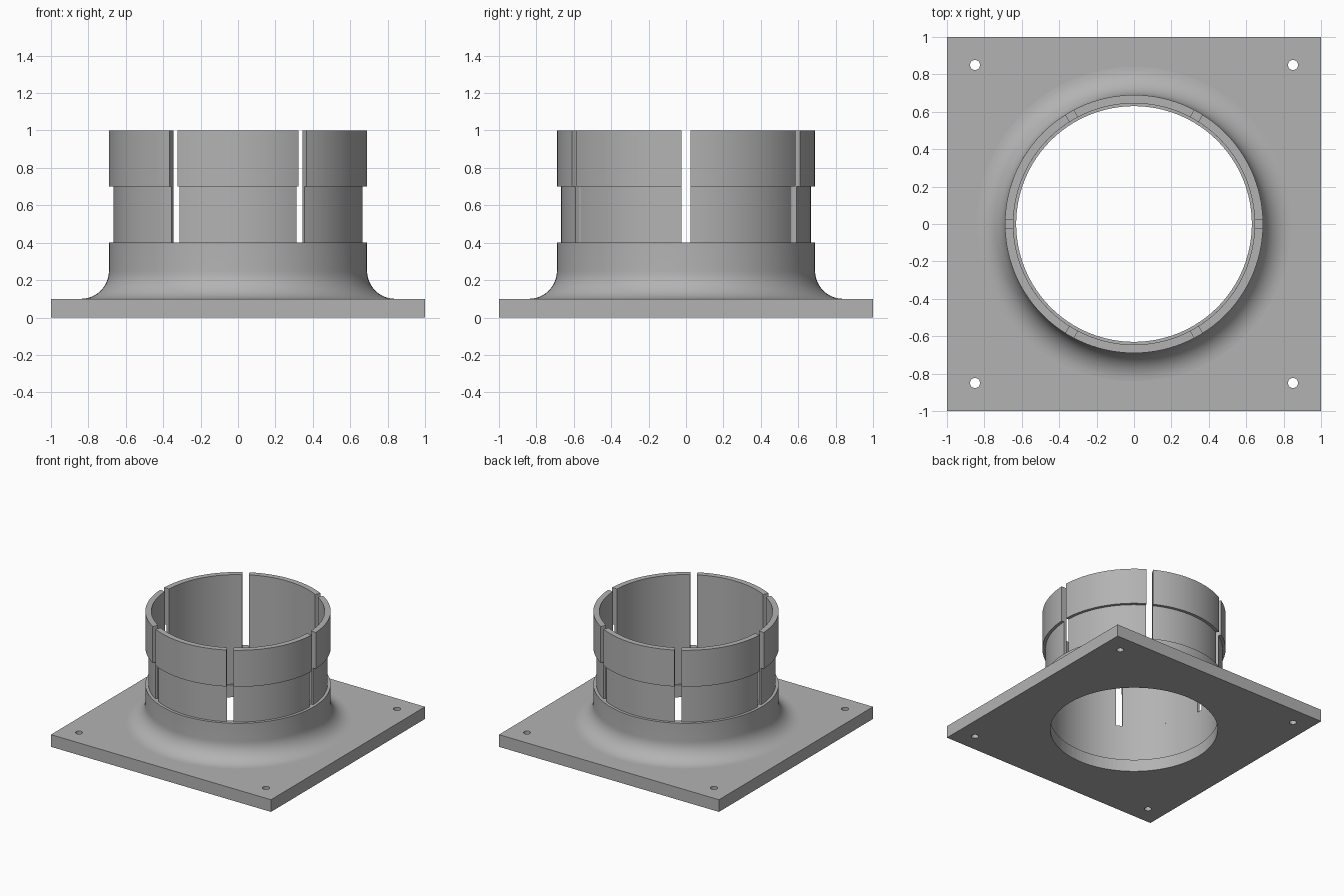
import bpy, bmesh
from math import sin, cos, asin, pi, radians

if "Cube" in bpy.data.objects:
    bpy.data.objects.remove(bpy.data.objects["Cube"])

grey = bpy.data.materials.new("light grey")
grey.use_nodes = True
GREY = (0.45, 0.45, 0.45, 1)
grey.diffuse_color = GREY
grey.node_tree.nodes["Principled BSDF"].inputs["Base Color"].default_value = GREY

BORE, INNER, NECK, OUTER = 0.63, 0.645, 0.667, 0.69
PLATE_TOP, SHELF, STEP, TOP = 0.1, 0.4, 0.7, 1.0
FILLET, HALF_SLIT = 0.15, 0.025


def finish(name, bm):
    bmesh.ops.recalc_face_normals(bm, faces=bm.faces)
    mesh = bpy.data.meshes.new(name)
    bm.to_mesh(mesh)
    bm.free()
    ob = bpy.data.objects.new(name, mesh)
    bpy.context.collection.objects.link(ob)
    mesh.materials.append(grey)
    return ob


def smooth(ob):
    bpy.ops.object.select_all(action='DESELECT')
    ob.select_set(True)
    bpy.context.view_layer.objects.active = ob
    bpy.ops.object.shade_smooth_by_angle(angle=radians(30))


def sweep(name, profile, steps, span):
    """Sweep a closed (radius, height) profile; span(r) gives its start and end angle."""
    bm = bmesh.new()
    rows = []
    for i in range(steps + 1):
        row = []
        for r, z in profile:
            a, b = span(r)
            t = a + (b - a) * i / steps
            row.append(bm.verts.new((r * cos(t), r * sin(t), z)))
        rows.append(row)
    n = len(profile)
    for p, q in zip(rows, rows[1:]):
        for k in range(n):
            bm.faces.new((p[k], q[k], q[(k + 1) % n], p[(k + 1) % n]))
    bm.faces.new(rows[0])
    bm.faces.new(rows[-1])
    # Close full turns by welding the seam
    a, b = span(1)
    if b - a > 2 * pi - 0.001:
        bmesh.ops.delete(bm, geom=[f for f in bm.faces if len(f.verts) == n and n > 4],
                         context='FACES_ONLY')
        bmesh.ops.remove_doubles(bm, verts=bm.verts, dist=1e-5)
    ob = finish(name, bm)
    smooth(ob)
    return ob


# Square mounting plate with a central bore and four screw holes
bm = bmesh.new()
bmesh.ops.create_cube(bm, size=2)
for v in bm.verts:
    v.co.z = PLATE_TOP if v.co.z > 0 else 0
plate = finish("mounting_plate", bm)

bm = bmesh.new()
holes = [(0, 0, BORE, 128)] + [(x, y, 0.027, 24) for x in (-0.85, 0.85) for y in (-0.85, 0.85)]
for x, y, r, sides in holes:
    made = bmesh.ops.create_cone(bm, cap_ends=True, segments=sides, radius1=r, radius2=r, depth=1)
    bmesh.ops.translate(bm, verts=made["verts"], vec=(x, y, 0))
cutter = finish("hole_cutter", bm)
cutter.hide_render = True
cut = plate.modifiers.new("holes", 'BOOLEAN')
cut.operation, cut.object, cut.solver = 'DIFFERENCE', cutter, 'EXACT'
smooth(plate)
bpy.ops.object.modifier_apply(modifier=cut.name)
bpy.data.objects.remove(cutter)
smooth(plate)

# Filleted collar rising from the plate
fillet = [(OUTER + FILLET * (1 - cos(t)), PLATE_TOP + FILLET * (1 - sin(t)))
          for t in (pi / 2 * i / 12 for i in range(13))]
collar = [(INNER, PLATE_TOP), (INNER, SHELF), (OUTER, SHELF)] + fillet
sweep("collar", collar, 128, lambda r: (0, 2 * pi))

# Six flexible fingers with a thicker lip, separated by parallel-sided slits
finger = [(INNER, SHELF), (NECK, SHELF), (NECK, STEP), (OUTER, STEP), (OUTER, TOP), (INNER, TOP)]
for i in range(6):
    start = i * pi / 3
    sweep(f"clip_finger_{i + 1}", finger, 20,
          lambda r: (start + asin(HALF_SLIT / r), start + pi / 3 - asin(HALF_SLIT / r)))
